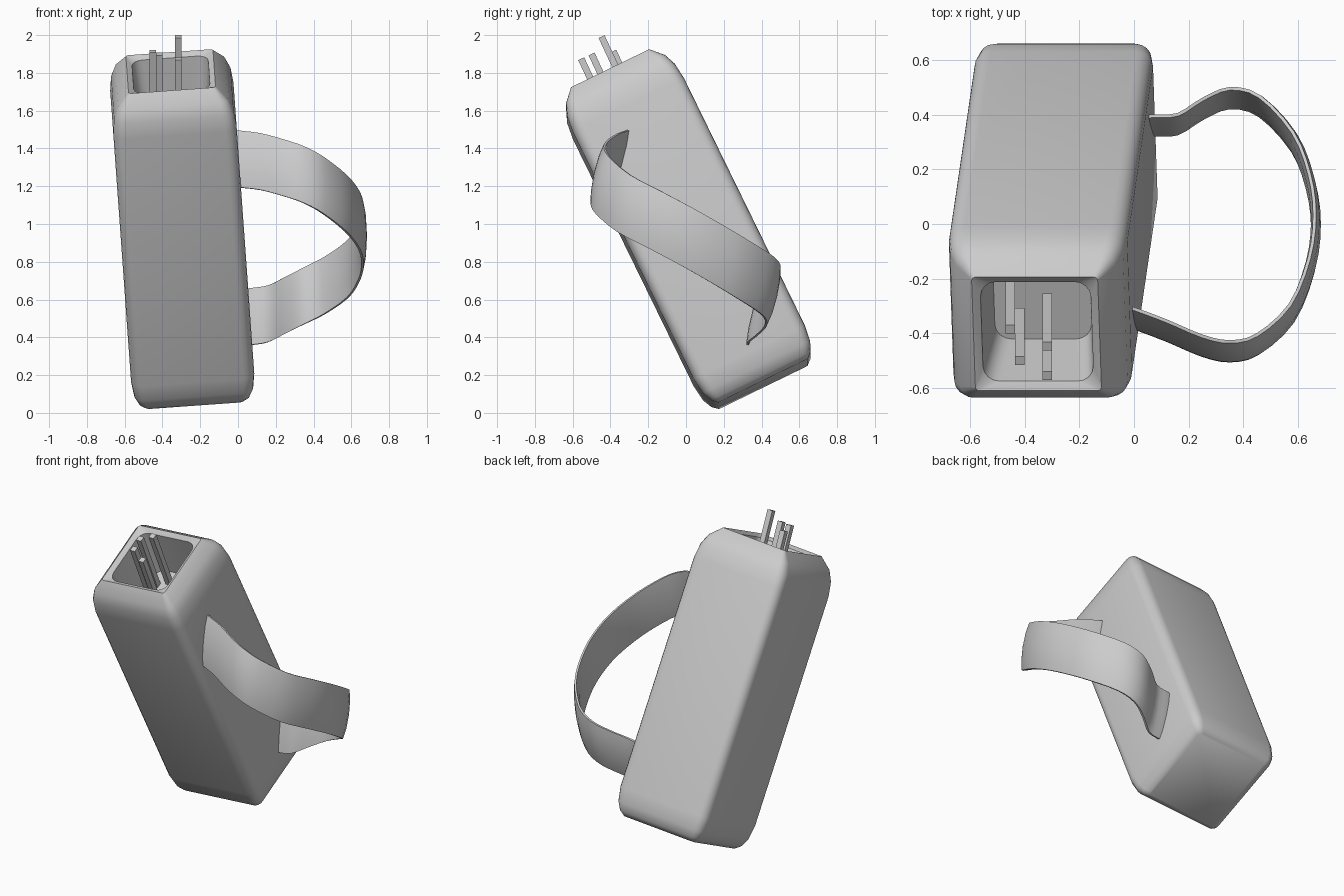
import bpy, bmesh, math
from mathutils import Vector, Matrix

if "Cube" in bpy.data.objects:
    bpy.data.objects.remove(bpy.data.objects["Cube"])

TILT = Matrix.Rotation(math.radians(-4.1), 3, 'Y') @ Matrix.Rotation(math.radians(26), 3, 'X')


def loft(name, rings, smooth=40):
    """Skin a list of equal-length rings and cap both ends."""
    bm = bmesh.new()
    vr = [[bm.verts.new(p) for p in r] for r in rings]
    for a, b in zip(vr, vr[1:]):
        for i in range(len(a)):
            j = (i + 1) % len(a)
            bm.faces.new((a[i], a[j], b[j], b[i]))
    bm.faces.new(vr[0])
    bm.faces.new(vr[-1])
    bmesh.ops.recalc_face_normals(bm, faces=bm.faces)
    me = bpy.data.meshes.new(name)
    bm.to_mesh(me)
    bm.free()
    ob = bpy.data.objects.new(name, me)
    bpy.context.collection.objects.link(ob)
    bpy.ops.object.select_all(action='DESELECT')
    ob.select_set(True)
    bpy.context.view_layer.objects.active = ob
    if smooth:
        bpy.ops.object.shade_smooth_by_angle(angle=math.radians(smooth))
    return ob


def rounded_square(w, inset, r, steps=4):
    """Rounded square across the case axis, at distance w along it."""
    h = 0.327 - inset - r
    pts = []
    for k, (sx, sy) in enumerate(((1, 1), (-1, 1), (-1, -1), (1, -1))):
        for i in range(steps + 1):
            a = math.pi / 2 * (k + i / steps)
            p = Vector((-0.226 + sx * h + r * math.cos(a),
                        0.441 + sy * h + r * math.sin(a), w))
            pts.append(TILT @ p)
    return pts


# Leaning case: rounded bottom, shaft, shoulders, rim, open cavity
stations = [(-0.027, .065, .025), (0.0, .035, .04), (0.05, .012, .055), (0.14, 0, .06),
            (0.9, 0, .06), (1.6, 0, .06), (1.69, .01, .06), (1.755, .036, .045),
            (1.82, .096, .015), (1.80, .125, .06), (1.50, .15, .06)]
loft("case", [rounded_square(*s) for s in stations])


# Carrying strap: thin lens-shaped band swept along a loop
path = [Vector(p) for p in (
    (-.08, -.32, 1.365), (0, -.345, 1.345), (.12, -.39, 1.33), (.25, -.445, 1.295),
    (.35, -.465, 1.26), (.45, -.44, 1.205), (.57, -.33, 1.11), (.64, -.16, 1.02),
    (.66, 0, .935), (.64, .15, .85), (.58, .30, .76), (.46, .43, .675), (.35, .46, .62),
    (.25, .42, .57), (.16, .365, .525), (.07, .36, .51), (-.02, .35, .50))]


def smooth_path(p, n=3):
    out = []
    for i in range(len(p) - 1):
        a, b, c, d = p[max(i - 1, 0)], p[i], p[i + 1], p[min(i + 2, len(p) - 1)]
        for k in range(n):
            t = k / n
            out.append(0.5 * (2 * b + (c - a) * t + (2 * a - 5 * b + 4 * c - d) * t ** 2
                              + (3 * b - a - 3 * c + d) * t ** 3))
    return out + [p[-1]]


pts = smooth_path(path)
half = Vector((0, .035, .15))
profile = [(-1, -.006), (-.5, -.013), (.5, -.013), (1, -.006),
           (1, .006), (.6, .018), (0, .023), (-.6, .018), (-1, .006)]
rings = []
for i, p in enumerate(pts):
    tangent = pts[min(i + 1, len(pts) - 1)] - pts[max(i - 1, 0)]
    out = tangent.cross(half).normalized()
    rings.append([p + half * a + out * b for a, b in profile])
loft("strap", rings)


# Four square sticks standing in the opening (centre of each top end)
lean = Matrix.Rotation(math.radians(25), 3, 'X')
for n, top in enumerate(((-.452, -.385, 1.915), (-.417, -.50, 1.90),
                         (-.317, -.447, 1.992), (-.317, -.555, 1.875))):
    s = 0.0175
    rings = [[Vector(top) + lean @ Vector((x * s, y * s, z))
              for x, y in ((-1, -1), (1, -1), (1, 1), (-1, 1))] for z in (-.42, 0)]
    loft(f"stick_{n + 1}", rings, smooth=0)
